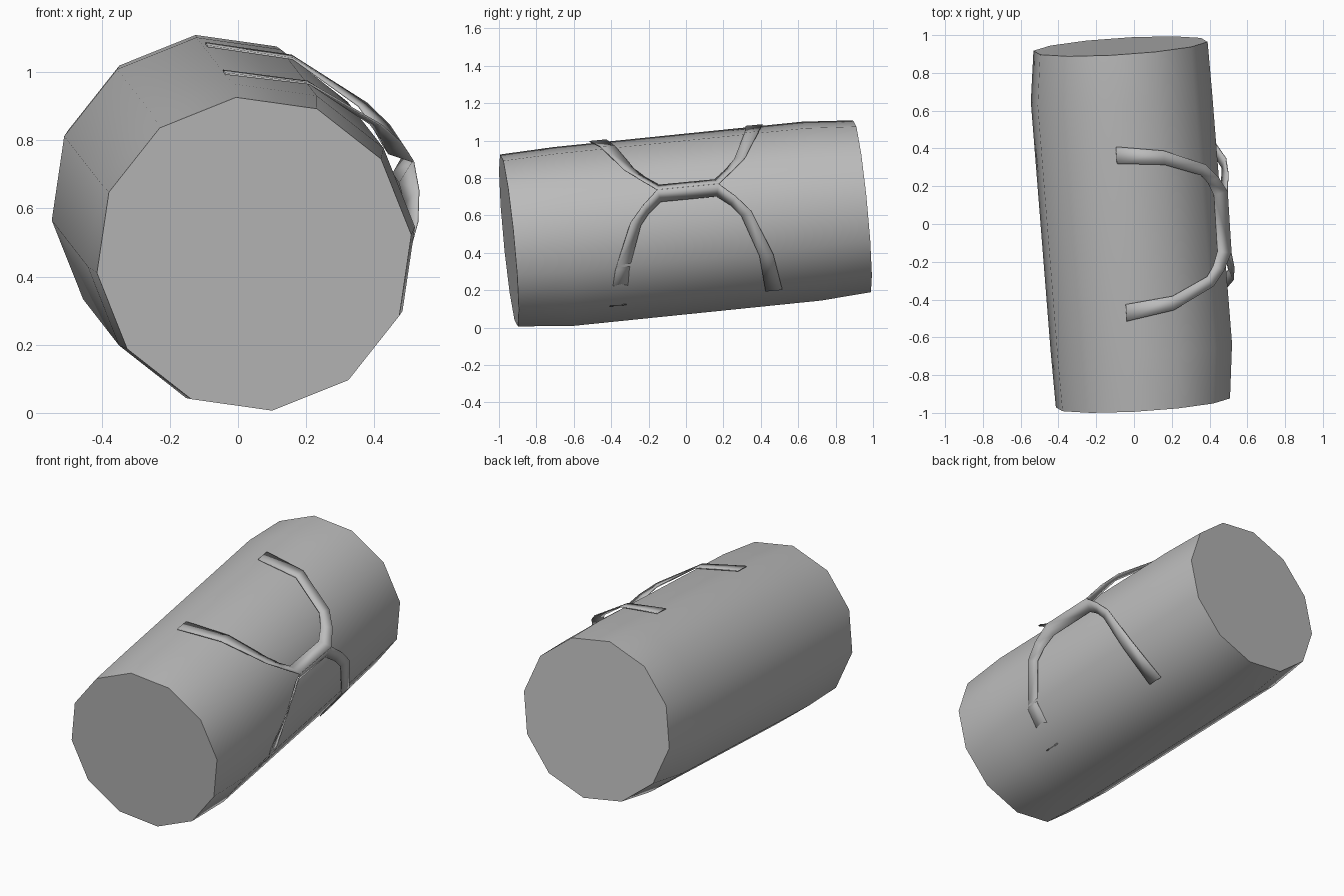
import bpy, bmesh, math
from mathutils import Vector

if "Cube" in bpy.data.objects:
    bpy.data.objects.remove(bpy.data.objects["Cube"])

# Tilted bag axis and its two cross directions
CENTRE = Vector((-0.012, -0.003, 0.5575))
AXIS = Vector((-0.12, 1.91, 0.185)).normalized()
SIDE = (Vector((1, 0, 0)) - AXIS * AXIS.x).normalized()
UP = SIDE.cross(AXIS)


def place(angle, along, radius):
    """Point at an angle (degrees) around the axis and a distance along it."""
    a = math.radians(angle)
    return CENTRE + AXIS * along + (SIDE * math.cos(a) + UP * math.sin(a)) * radius


grey = bpy.data.materials.new("grey_fabric")
grey.diffuse_color = (0.5, 0.5, 0.5, 1)
grey.use_nodes = True
grey.node_tree.nodes["Principled BSDF"].inputs["Base Color"].default_value = grey.diffuse_color


def finish(name, bm, smooth_angle):
    bmesh.ops.recalc_face_normals(bm, faces=bm.faces)
    mesh = bpy.data.meshes.new(name)
    bm.to_mesh(mesh)
    bm.free()
    obj = bpy.data.objects.new(name, mesh)
    bpy.context.collection.objects.link(obj)
    mesh.materials.append(grey)
    bpy.ops.object.select_all(action='DESELECT')
    obj.select_set(True)
    bpy.context.view_layer.objects.active = obj
    bpy.ops.object.shade_smooth_by_angle(angle=math.radians(smooth_angle))
    return obj


# Bag body: twelve-sided roll, slightly fuller a short way in from each end
SIDES = 12
RINGS = [(-0.95, 0.465, 0, 0), (-0.66, 0.484, 0.01, -0.007),
         (0.68, 0.484, -0.012, 0), (0.95, 0.465, 0, 0)]
bm = bmesh.new()
loops = []
for along, radius, dx, dz in RINGS:
    shift = SIDE * dx + UP * dz
    loops.append([bm.verts.new(place(6.6 + 360 * i / SIDES, along, radius) + shift)
                  for i in range(SIDES)])
for a, b in zip(loops, loops[1:]):
    for i in range(SIDES):
        j = (i + 1) % SIDES
        bm.faces.new((a[i], a[j], b[j], b[i]))
bm.faces.new(loops[0])
bm.faces.new(loops[-1])
finish("bag_body", bm, 40)

# Handle straps: (angle from grip, distance along, radius) for both strap edges
GRIP_ANGLE = 20.5
OUTER = [(0, 0.165, 0.552), (8, 0.25, 0.54), (17, 0.325, 0.52),
         (46, 0.425, 0.491), (76, 0.465, 0.488)]
INNER = [(5.5, 0.15, 0.495), (12, 0.22, 0.496), (19, 0.27, 0.497),
         (46, 0.35, 0.489), (76, 0.375, 0.488)]


def mirrored(edge):
    """Complete a half strap edge across the middle of the bag."""
    return [(d, -s, r) for d, s, r in reversed(edge)] + edge


for name, sign in (("upper_strap", 1), ("lower_strap", -1)):
    bm = bmesh.new()
    rows = [[bm.verts.new(place(GRIP_ANGLE + sign * d, s, r)) for d, s, r in mirrored(e)]
            for e in (OUTER, INNER)]
    for i in range(len(rows[0]) - 1):
        bm.faces.new((rows[0][i], rows[0][i + 1], rows[1][i + 1], rows[1][i]))
    strap = finish(name, bm, 30)
    solid = strap.modifiers.new("thickness", 'SOLIDIFY')
    solid.thickness = 0.006
    solid.offset = 0
